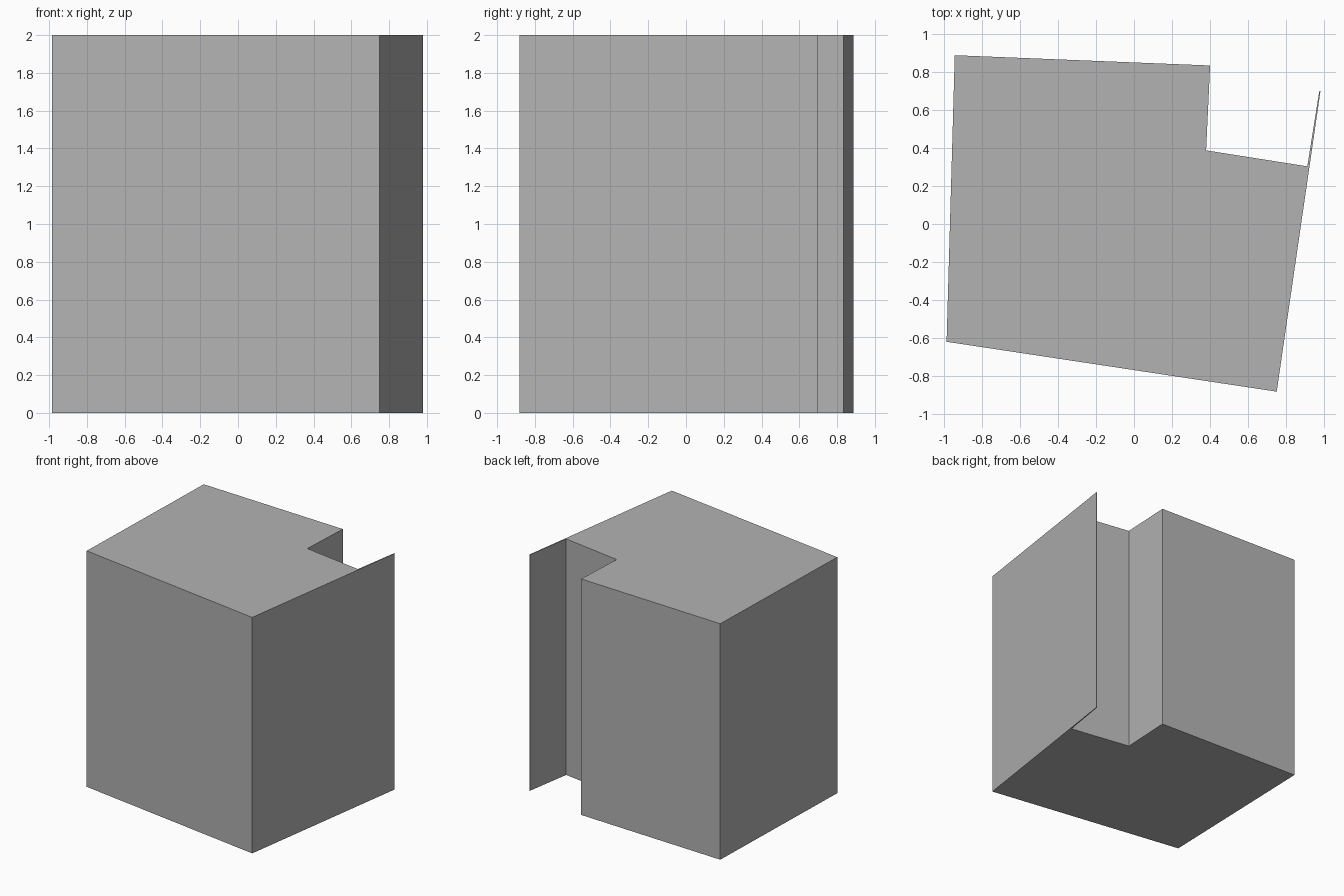
import bpy
import bmesh

if "Cube" in bpy.data.objects:
    bpy.data.objects.remove(bpy.data.objects["Cube"])

# One flat grey for the whole block
grey = bpy.data.materials.new("plain grey")
grey.diffuse_color = (0.45, 0.45, 0.45, 1)
grey.use_nodes = True
grey.node_tree.nodes["Principled BSDF"].inputs["Base Color"].default_value = grey.diffuse_color

# Plan outline: skewed block with a notched corner and a thin fin, counter-clockwise
OUTLINE = [(-0.985, -0.619), (0.75, -0.881), (0.98, 0.698), (0.974, 0.70),
           (0.911, 0.303), (0.379, 0.387), (0.40, 0.833), (-0.942, 0.887)]
HEIGHT = 2.0


def extrude_outline(name, outline, height, material):
    bm = bmesh.new()
    base = bm.faces.new([bm.verts.new((x, y, 0)) for x, y in outline])
    ext = bmesh.ops.extrude_face_region(bm, geom=[base], use_keep_orig=True)
    top = [v for v in ext["geom"] if isinstance(v, bmesh.types.BMVert)]
    bmesh.ops.translate(bm, verts=top, vec=(0, 0, height))
    bmesh.ops.recalc_face_normals(bm, faces=bm.faces)
    mesh = bpy.data.meshes.new(name)
    bm.to_mesh(mesh)
    bm.free()
    mesh.materials.append(material)
    obj = bpy.data.objects.new(name, mesh)
    bpy.context.collection.objects.link(obj)
    return obj


# Notched block with its fin
extrude_outline("notched_block", OUTLINE, HEIGHT, grey)
